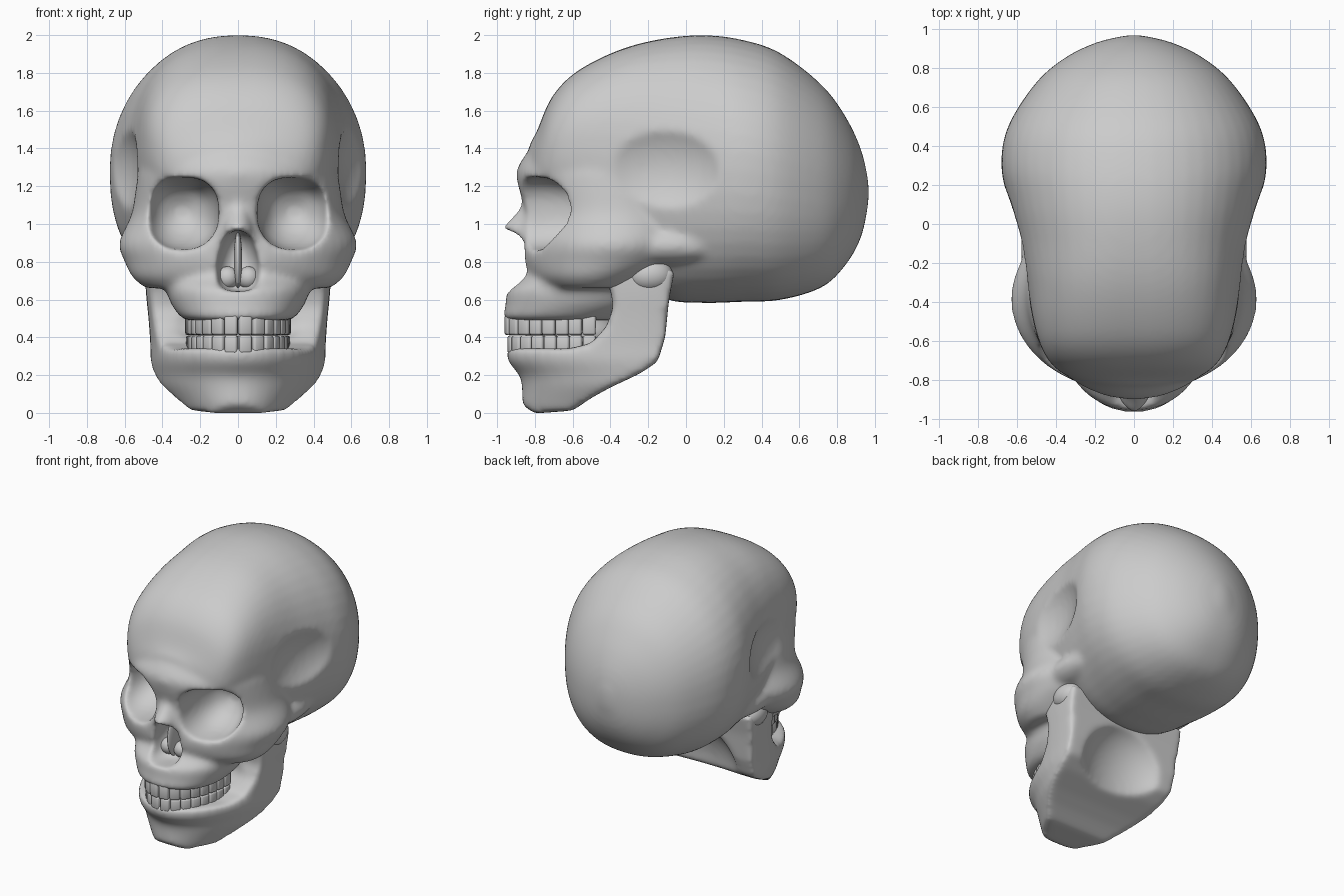
import bpy, bmesh, math
from mathutils import Matrix, Vector

if "Cube" in bpy.data.objects:
    bpy.data.objects.remove(bpy.data.objects["Cube"])


def power(v, n):
    return math.copysign(abs(v) ** (2 / n), v)


def spline(rows, steps=5):
    # Catmull-Rom interpolation through the section rows
    vs = [Vector(r) for r in rows]
    out = []
    for i in range(len(vs) - 1):
        p0, p1, p2, p3 = vs[max(i - 1, 0)], vs[i], vs[i + 1], vs[min(i + 2, len(vs) - 1)]
        for k in range(steps):
            t = k / steps
            out.append(0.5 * (2 * p1 + (p2 - p0) * t + (2 * p0 - 5 * p1 + 4 * p2 - p3) * t * t
                              + (3 * p1 - p0 - 3 * p2 + p3) * t ** 3))
    return out + [vs[-1]]


def loft(bm, axis, rows, cx=0, n=2, n_low=None, seg=48):
    # rows: (position on axis, half width in x, low, high) of super-ellipse sections;
    # an optional fifth value sets how boxy the upper half of that section is
    rings = []
    for row in spline(rows):
        t, hw, lo, hi = row[:4]
        top = row[4] if len(row) > 4 else n
        ring = []
        for i in range(seg):
            a = 2 * math.pi * i / seg
            c, s = math.cos(a), math.sin(a)
            e = (n_low or n) if s < 0 else top
            x, v = cx + hw * power(c, e), (lo + hi) / 2 + (hi - lo) / 2 * power(s, e)
            ring.append(bm.verts.new((x, v, t) if axis == 'z' else (x, t, v)))
        rings.append(ring)
    for a, b in zip(rings, rings[1:]):
        for i in range(seg):
            j = (i + 1) % seg
            bm.faces.new((a[i], a[j], b[j], b[i]))
    bm.faces.new(rings[0])
    bm.faces.new(rings[-1])


def ellipsoid(bm, c, r):
    bmesh.ops.create_uvsphere(bm, u_segments=48, v_segments=28, radius=1,
                              matrix=Matrix.Translation(c) @ Matrix.Diagonal((*r, 1)))


def make(name, bm):
    bmesh.ops.recalc_face_normals(bm, faces=bm.faces)
    me = bpy.data.meshes.new(name)
    bm.to_mesh(me)
    bm.free()
    ob = bpy.data.objects.new(name, me)
    bpy.context.collection.objects.link(ob)
    return ob


def modify(ob, kind, **props):
    m = ob.modifiers.new(kind.lower(), kind)
    for k, v in props.items():
        setattr(m, k, v)


def bake(ob, helpers=()):
    bpy.context.view_layer.update()
    dg = bpy.context.evaluated_depsgraph_get()
    me = bpy.data.meshes.new_from_object(ob.evaluated_get(dg))
    ob.modifiers.clear()
    ob.data = me
    me.polygons.foreach_set("use_smooth", [True] * len(me.polygons))
    for h in helpers:
        bpy.data.objects.remove(h)


VOXEL = 0.016

# Braincase
bm = bmesh.new()
loft(bm, 'y', [(.967, .03, 1.12, 1.22, 2), (.93, .19, .94, 1.385, 2), (.85, .355, .79, 1.56, 2.05),
               (.72, .505, .665, 1.735, 2.1), (.5, .645, .598, 1.905, 2.1), (.3, .68, .588, 1.975, 2.1),
               (.1, .64, .582, 2.0, 2.2), (-.1, .59, .6, 1.985, 2.35), (-.3, .55, .72, 1.94, 2.55),
               (-.48, .52, .88, 1.865, 2.6), (-.62, .48, 1.0, 1.775, 2.6), (-.72, .42, 1.05, 1.655, 2.5),
               (-.79, .32, 1.08, 1.49, 2.3), (-.83, .18, 1.12, 1.42, 2.2)], n_low=2.35)
# Brow and cheekbones
loft(bm, 'z', [(1.45, .42, -.78, .1), (1.36, .475, -.855, .1), (1.28, .525, -.897, .1), (1.2, .54, -.888, .12),
               (1.05, .565, -.85, .12), (.9, .63, -.865, .1), (.8, .6, -.865, .04), (.72, .56, -.835, -.1),
               (.66, .49, -.78, -.2)])
# Nasal bridge
loft(bm, 'z', [(1.2, .1, -.885, -.5), (1.11, .085, -.87, -.5), (1.04, .09, -.915, -.5), (.98, .1, -.968, -.5),
               (.93, .13, -.93, -.5), (.86, .17, -.87, -.5)])
# Upper jaw
loft(bm, 'z', [(.8, .34, -.85, -.2), (.72, .38, -.87, -.15), (.65, .38, -.945, -.15), (.57, .35, -.955, -.2),
               (.51, .305, -.967, -.3), (.49, .27, -.94, -.32)], n=2.15)
# Cheek arches
for s in (-1, 1):
    ellipsoid(bm, (s * .44, -.1, .885), (.14, .36, .1))
skull = make("skull", bm)

# Cutters: eye sockets, temples, nose opening
bm = bmesh.new()
for s in (-1, 1):
    loft(bm, 'y', [(-1.1, .197, .862, 1.247), (-.9, .197, .862, 1.247), (-.74, .193, .866, 1.245),
                   (-.62, .17, .89, 1.22), (-.52, .12, .95, 1.18), (-.46, .04, 1.03, 1.1)],
         cx=s * .298, n=2.6, n_low=2.25)
    ellipsoid(bm, (s * 1.1, -.22, 1.29), (.59, .6, .5))
loft(bm, 'z', [(.645, .05, -1.1, -.78), (.68, .105, -1.1, -.74), (.78, .115, -1.1, -.70), (.88, .09, -1.1, -.70),
               (.94, .06, -1.1, -.74), (.965, .02, -1.1, -.8)], n=2.4)
openings = make("openings_cutter", bm)
openings.hide_render = True

modify(skull, 'REMESH', mode='VOXEL', voxel_size=VOXEL)
modify(skull, 'BOOLEAN', operation='DIFFERENCE', object=openings)
modify(skull, 'REMESH', mode='VOXEL', voxel_size=VOXEL)
modify(skull, 'SMOOTH', factor=.5, iterations=14)
bake(skull, [openings])

# Nasal septum and side lumps
bm = bmesh.new()
ellipsoid(bm, (0, -.75, .81), (.022, .09, .15))
for s in (-1, 1):
    ellipsoid(bm, (s * .055, -.74, .715), (.06, .06, .06))
bake(make("nasal_septum", bm))

# Lower jaw: side profile intersected with a horseshoe-like plan
profile = [(-.96, .345), (-.96, .27), (-.87, .18), (-.865, .04), (-.8, -.003), (-.6, .012), (-.5, .08), (-.4, .135),
           (-.25, .205), (-.15, .27), (-.11, .4), (-.09, .6), (-.06, .75), (-.2, .8), (-.45, .76), (-.4, .65),
           (-.385, .56), (-.42, .46), (-.5, .37), (-.62, .34)]
bm = bmesh.new()
face = bm.faces.new([bm.verts.new((-.6, y, z)) for y, z in profile])
ext = bmesh.ops.extrude_face_region(bm, geom=[face])
bmesh.ops.translate(bm, vec=(1.2, 0, 0), verts=[v for v in ext["geom"] if isinstance(v, bmesh.types.BMVert)])
jaw = make("lower_jaw", bm)

bm = bmesh.new()
loft(bm, 'z', [(-.05, .31, -.86, .66), (.04, .37, -.87, .66), (.14, .44, -.87, .66), (.2, .455, -.885, .66),
               (.28, .465, -.945, .66), (.36, .465, -.945, .66), (.5, .475, -.93, .66), (.66, .49, -.93, .66),
               (.85, .495, -.93, .66)], n=2)
plan = make("jaw_plan", bm)
bm = bmesh.new()
ellipsoid(bm, (0, -.47, .5), (.39, .12, .14))
ellipsoid(bm, (0, .0, .2), (.4, .28, .42))
hollow = make("jaw_hollow", bm)
plan.hide_render = hollow.hide_render = True
modify(jaw, 'BOOLEAN', operation='INTERSECT', object=plan)
modify(jaw, 'BOOLEAN', operation='DIFFERENCE', object=hollow)
modify(jaw, 'REMESH', mode='VOXEL', voxel_size=VOXEL)
modify(jaw, 'SMOOTH', factor=.5, iterations=20)
bake(jaw, [plan, hollow])

# Jaw joints
bm = bmesh.new()
for s in (-1, 1):
    ellipsoid(bm, (s * .43, -.19, .73), (.085, .12, .09))
bake(make("jaw_joints", bm))

# Solid behind the teeth
bm = bmesh.new()
ellipsoid(bm, (0, -.6, .42), (.21, .25, .12))
bake(make("mouth_core", bm))


# Teeth: boxes spaced evenly along an elliptical arch
def teeth(name, hw, depth, z0, z1, count=16):
    pts = [Vector((hw * power(math.sin(a), 2.1), -.48 - depth * power(math.cos(a), 2.1), 0))
           for a in (math.pi * (i / 400 - .5) for i in range(401))]
    run = [0]
    for p, q in zip(pts, pts[1:]):
        run.append(run[-1] + (q - p).length)
    pitch = run[-1] / count
    bm = bmesh.new()
    for i in range(count):
        k = next(j for j, d in enumerate(run) if d >= (i + .5) * pitch)
        t = pts[k + 1] - pts[k - 1]
        bmesh.ops.create_cube(bm, size=1, matrix=Matrix.Translation((pts[k].x, pts[k].y, (z0 + z1) / 2))
                              @ Matrix.Rotation(math.atan2(t.y, t.x), 4, 'Z')
                              @ Matrix.Diagonal((pitch * .99, .06, z1 - z0, 1)))
    ob = make(name, bm)
    modify(ob, 'BEVEL', width=.012, segments=2)
    bake(ob)


teeth("upper_teeth", .25, .45, .412, .52)
teeth("lower_teeth", .245, .435, .315, .41)
